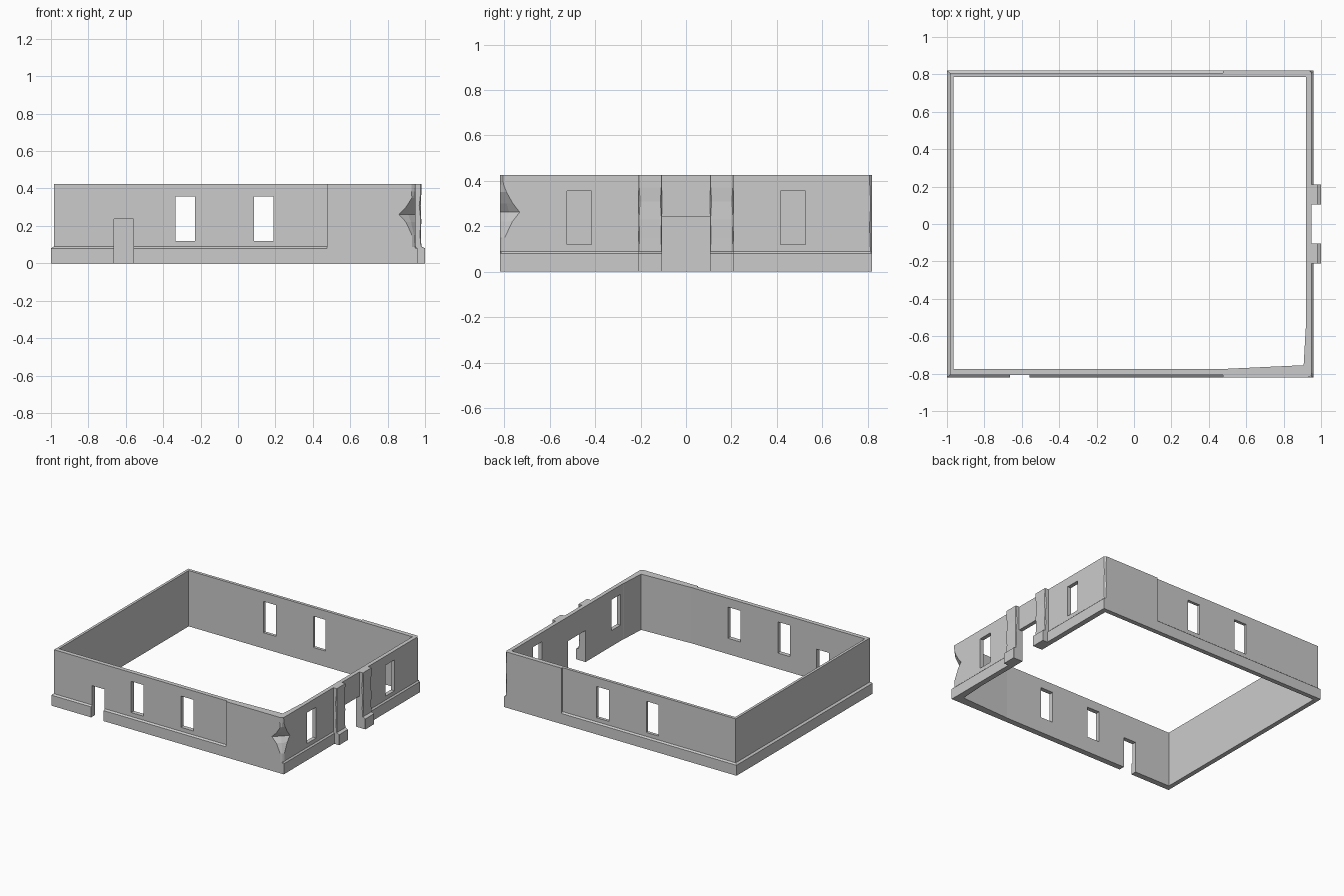
import bpy, bmesh

if "Cube" in bpy.data.objects:
    bpy.data.objects.remove(bpy.data.objects["Cube"])

H = 0.425          # wall height
PL, CH = 0.08, 0.09  # plinth top and end of its chamfer


def finish(bm, name):
    bmesh.ops.recalc_face_normals(bm, faces=bm.faces)
    me = bpy.data.meshes.new(name)
    bm.to_mesh(me)
    bm.free()
    ob = bpy.data.objects.new(name, me)
    bpy.context.collection.objects.link(ob)
    return ob


def loft(name, loops, ring=False):
    """Skin equal-length loops; ring=True joins last to first, else caps ends."""
    bm = bmesh.new()
    rows = [[bm.verts.new(p) for p in lp] for lp in loops]
    pairs = list(zip(rows, rows[1:]))
    if ring:
        pairs.append((rows[-1], rows[0]))
    else:
        bm.faces.new(rows[0])
        bm.faces.new(rows[-1])
    n = len(rows[0])
    for a, b in pairs:
        for i in range(n):
            j = (i + 1) % n
            bm.faces.new((a[i], a[j], b[j], b[i]))
    return finish(bm, name)


def rect(x0, x1, y0, y1, z):
    return [(x0, y0, z), (x1, y0, z), (x1, y1, z), (x0, y1, z)]


def box(name, x0, x1, y0, y1, z0, z1):
    return loft(name, [rect(x0, x1, y0, y1, z0), rect(x0, x1, y0, y1, z1)])


def combine(target, other, op):
    mod = target.modifiers.new(op, 'BOOLEAN')
    mod.operation = op
    mod.solver = 'EXACT'
    mod.object = other
    bpy.context.view_layer.update()
    ev = target.evaluated_get(bpy.context.evaluated_depsgraph_get())
    me = bpy.data.meshes.new_from_object(ev)
    target.modifiers.clear()
    target.data = me
    bpy.data.objects.remove(other)


# Wall ring with chamfered plinth
outer, upper = (-1, 0.96, -0.82, 0.82), (-0.985, 0.95, -0.808, 0.808)
inner = (-0.965, 0.92, -0.775, 0.785)
walls = loft("walls", [rect(*outer, 0), rect(*outer, PL), rect(*upper, CH),
                       rect(*upper, H), rect(*inner, H), rect(*inner, 0)], ring=True)

# Flush thicker wall ends near the right side, front and back
for y0, y1 in ((-0.82, -0.79), (0.795, 0.82)):
    combine(walls, box("wall_end", 0.475, 0.95, y0, y1, 0, H), 'UNION')

# Inner thickening behind the broken corner
wedge = [(0.50, -0.785), (0.93, -0.785), (0.93, -0.53), (0.918, -0.56),
         (0.907, -0.755), (0.50, -0.774)]
combine(walls, loft("corner_backing", [[(x, y, z) for x, y in wedge] for z in (0, H)]), 'UNION')

# Windows: front/back pairs share a cutter, right wall pair mirrored
for x in (-0.335, 0.085):
    combine(walls, box("window_cut", x, x + 0.104, -1, 1, 0.12, 0.358), 'DIFFERENCE')
for y in (-0.525, 0.417):
    combine(walls, box("window_cut", 0.85, 1.1, y, y + 0.109, 0.12, 0.355), 'DIFFERENCE')

# Front side door and main right doorway
combine(walls, box("door_cut", -0.664, -0.558, -1, -0.7, -0.1, 0.237), 'DIFFERENCE')
combine(walls, box("doorway_cut", 0.8, 1.1, -0.105, 0.105, -0.1, 0.24), 'DIFFERENCE')

# Broken front right corner: jagged notch, (z, reach in x, reach in y, depth)
notch = [(0.088, 0.03, 0.02, 0.012), (0.15, 0.03, 0.022, 0.014), (0.22, 0.062, 0.055, 0.03),
         (0.262, 0.10, 0.088, 0.046), (0.30, 0.062, 0.058, 0.035), (0.35, 0.03, 0.03, 0.016),
         (0.385, 0.034, 0.016, 0.014), (0.44, 0.03, 0.012, 0.01)]
loops = []
for z, a, b, d in notch:
    loops.append([(1.05, -0.90, z), (1.05, -0.82 + b, z), (0.95, -0.82 + b, z),
                  (0.955 - d, -0.825 + d, z), (0.96 - a, -0.82, z), (0.96 - a, -0.90, z)])
combine(walls, loft("corner_break", loops), 'DIFFERENCE')

# Lightly worn back right corner
worn = [(0.088, 0.008), (0.2, 0.012), (0.3, 0.007), (0.44, 0.014)]
combine(walls, loft("corner_wear", [[(0.95 - w, 0.83, z), (0.96, 0.83, z), (0.96, 0.82 - w, z),
                                     (0.95, 0.82 - w, z), (0.95 - w, 0.82, z)]
                                    for z, w in worn]), 'DIFFERENCE')

# Doorway pilasters: stepped base, shaft with worn outer edges
shaft = [(0.0, 1.0, 0.001), (PL, 1.0, 0.001), (CH, 0.98, 0.002), (0.15, 0.979, 0.006),
         (0.23, 0.98, 0.003), (0.31, 0.977, 0.008), (0.37, 0.98, 0.004), (H, 0.98, 0.003)]
for side, name in ((-1, "pilaster_front"), (1, "pilaster_back")):
    loops = []
    for z, x, w in shaft:
        pts = [(0.935, 0.105), (x - w, 0.105), (x, 0.105 + w),
               (x, 0.21 - w), (x - w, 0.21), (0.935, 0.21)]
        loops.append([(px, side * py, z) for px, py in pts])
    loft(name, loops)
